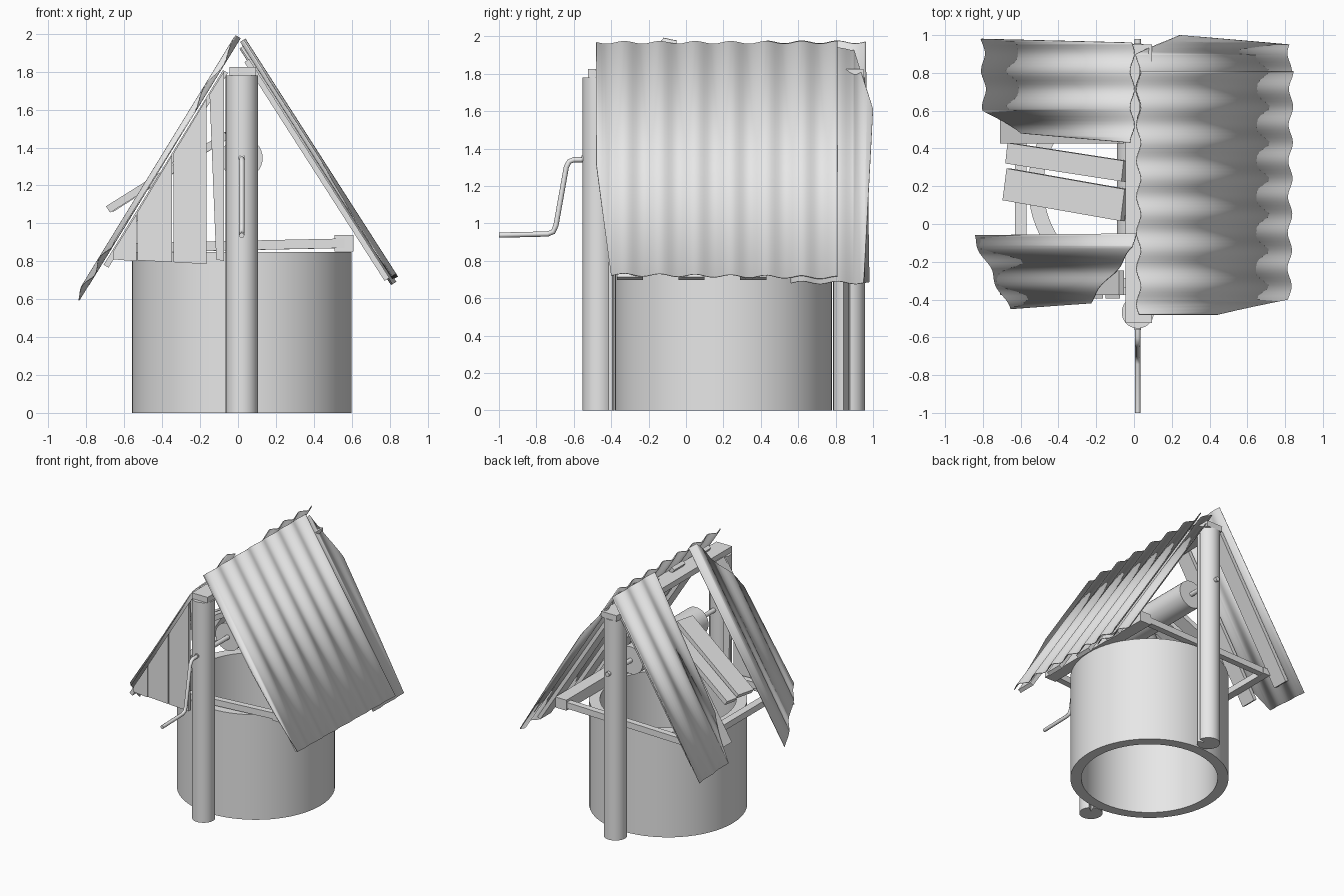
import bpy, bmesh, math
from mathutils import Vector, Matrix

if "Cube" in bpy.data.objects:
    bpy.data.objects.remove(bpy.data.objects["Cube"], do_unlink=True)

grey = bpy.data.materials.new("plain grey")
grey.use_nodes = True
grey.diffuse_color = (0.8, 0.8, 0.8, 1)
grey.node_tree.nodes["Principled BSDF"].inputs["Base Color"].default_value = (0.8, 0.8, 0.8, 1)

CX, CY = 0.02, 0.2          # well centre


def finish(name, bm, smooth=False):
    bmesh.ops.recalc_face_normals(bm, faces=bm.faces)
    mesh = bpy.data.meshes.new(name)
    bm.to_mesh(mesh)
    bm.free()
    mesh.materials.append(grey)
    obj = bpy.data.objects.new(name, mesh)
    bpy.context.collection.objects.link(obj)
    if smooth:
        bpy.ops.object.select_all(action='DESELECT')
        obj.select_set(True)
        bpy.context.view_layer.objects.active = obj
        bpy.ops.object.shade_smooth_by_angle(angle=math.radians(40))
    return obj


def prism(name, points, direction, smooth=False):
    """Extrude a flat outline of 3D points."""
    bm = bmesh.new()
    face = bm.faces.new([bm.verts.new(p) for p in points])
    new = bmesh.ops.extrude_face_region(bm, geom=[face])["geom"]
    bmesh.ops.translate(bm, vec=direction, verts=[v for v in new if isinstance(v, bmesh.types.BMVert)])
    return finish(name, bm, smooth)


def beam(name, a, b, width, thick, across=(0, 1, 0)):
    """Box running from a to b, its width along the across direction."""
    a, b = Vector(a), Vector(b)
    x = (b - a).normalized()
    z = x.cross(Vector(across)).normalized()
    y = z.cross(x)
    bm = bmesh.new()
    bmesh.ops.create_cube(bm, size=1)
    turn = Matrix((x, y, z)).transposed().to_4x4()
    size = Matrix.Diagonal(((b - a).length, width, thick, 1))
    bmesh.ops.transform(bm, matrix=Matrix.Translation((a + b) / 2) @ turn @ size, verts=bm.verts)
    return finish(name, bm)


def rod(name, y0, y1, z, radius, segments=24):
    bm = bmesh.new()
    bmesh.ops.create_cone(bm, cap_ends=True, segments=segments, radius1=radius, radius2=radius, depth=y1 - y0)
    place = Matrix.Translation((CX, (y0 + y1) / 2, z)) @ Matrix.Rotation(math.pi / 2, 4, 'X')
    bmesh.ops.transform(bm, matrix=place, verts=bm.verts)
    return finish(name, bm, True)


def roof_z(side, x):
    return 2.005 - 1.56 * abs(x) if side > 0 else 1.985 - 1.63 * abs(x)


def sheet(name, side, outline, drop=0.0):
    """Corrugated sheet on one roof slope, trimmed to a convex outline in plan."""
    pitch, steps = 0.19, 10
    bm = bmesh.new()
    rows = [-0.57 + i * pitch / steps for i in range(90)]
    lines = [[bm.verts.new((x, y, 0)) for x in (-0.1, 1.0)] for y in rows]
    for p, q in zip(lines, lines[1:]):
        bm.faces.new((p[0], p[1], q[1], q[0]))
    middle = sum((Vector((x, y, 0)) for x, y in outline), Vector()) / len(outline)
    for i, p in enumerate(outline):
        q = outline[(i + 1) % len(outline)]
        start = Vector((*p, 0))
        out = Vector((q[1] - p[1], p[0] - q[0], 0)).normalized()
        if out.dot(middle - start) > 0:
            out = -out
        bmesh.ops.bisect_plane(bm, geom=bm.verts[:] + bm.edges[:] + bm.faces[:],
                               plane_co=start, plane_no=out, clear_outer=True)
    normal = Vector((side * 0.85, 0, 0.53))
    for v in bm.verts:
        x, y = v.co.x, v.co.y
        wave = 0.014 * math.cos(math.tau * (y - 0.05) / pitch) - drop
        v.co = Vector((side * x, y, roof_z(side, x))) + normal * wave
    obj = finish(name, bm, True)
    solid = obj.modifiers.new("thickness", 'SOLIDIFY')
    solid.thickness = 0.006
    solid.offset = 0


def roof_plank(name, side, y, width, x0, x1):
    normal = Vector((side * 0.85, 0, 0.53)) * 0.04
    ends = [Vector((side * x, y, roof_z(side, x))) - normal for x in (x0, x1)]
    beam(name, ends[0], ends[1], width, 0.03)


# Well wall, an open tube
bm = bmesh.new()
N = 64
rings = []
for radius, z in ((0.58, 0), (0.58, 0.85), (0.5, 0.85), (0.5, 0)):
    rings.append([bm.verts.new((CX + radius * math.cos(math.tau * i / N),
                                CY + radius * math.sin(math.tau * i / N), z)) for i in range(N)])
for k in range(4):
    a, b = rings[k], rings[(k + 1) % 4]
    for i in range(N):
        j = (i + 1) % N
        bm.faces.new((a[i], a[j], b[j], b[i]))
finish("well_wall", bm, True)

# Log posts with a drying crack down one side
for name, y, crack in (("front_post", -0.468, 0.9), ("back_post", 0.872, -0.15)):
    ring = []
    for i in range(32):
        radius = 0.03 if i == 0 else 0.085
        angle = crack + math.tau * i / 32
        ring.append((CX + radius * math.cos(angle), y + radius * math.sin(angle), 0))
    prism(name, ring, (0, 0, 1.78), True)

# Ridge beam, roller and axle
beam("ridge_beam", (0.025, -0.525, 1.803), (0.025, 0.95, 1.803), 0.14, 0.046, (1, 0, 0))
rod("roller", -0.16, 0.68, 1.345, 0.11, 32)
rod("axle", -0.56, 0.98, 1.345, 0.018, 12)

# Crank handle
curve = bpy.data.curves.new("crank_handle", 'CURVE')
curve.dimensions = '3D'
curve.bevel_depth = 0.014
curve.bevel_resolution = 2
curve.use_fill_caps = True
path = [(-0.54, 1.34), (-0.6, 1.34), (-0.625, 1.33), (-0.64, 1.3), (-0.695, 0.99),
        (-0.71, 0.955), (-0.74, 0.943), (-1.0, 0.937)]
line = curve.splines.new('POLY')
line.points.add(len(path) - 1)
for point, (y, z) in zip(line.points, path):
    point.co = (CX, y, z, 1)
curve.materials.append(grey)
bpy.context.collection.objects.link(bpy.data.objects.new("crank_handle", curve))

# Frame resting around the rim
beam("front_rail", (-0.62, -0.35, 0.87), (0.56, -0.27, 0.895), 0.05, 0.05)
beam("back_rail", (-0.62, 0.77, 0.87), (0.6, 0.77, 0.895), 0.05, 0.05)
beam("left_rail", (0.56, -0.29, 0.895), (0.56, 0.8, 0.895), 0.1, 0.085, (1, 0, 0))
beam("right_rail", (-0.6, -0.36, 0.87), (-0.6, 0.8, 0.87), 0.06, 0.05, (1, 0, 0))

# Corrugated roof sheets
sheet("left_roof_main", 1, [(0.025, -0.48), (0.44, -0.48), (0.82, -0.4), (0.83, 0.81), (0.025, 0.81)])
sheet("left_roof_edge", 1, [(0.04, 0.56), (0.04, 0.9), (0.25, 1.0), (0.84, 0.95), (0.84, 0.56)], 0.022)
sheet("right_roof_back", -1, [(0.01, 0.43), (0.6, 0.48), (0.79, 0.6), (0.8, 0.98), (0.01, 0.96)])
sheet("right_roof_front", -1, [(0.0, -0.05), (0.85, -0.06), (0.66, -0.45), (0.24, -0.42), (0.0, -0.12)])

# Planks under the sheets
for i, y in enumerate((-0.3, 0.03, 0.36, 0.69)):
    roof_plank(f"left_roof_plank_{i + 1}", 1, y, 0.14, 0.08, 0.82)
for i, y in enumerate((-0.31, 0.49, 0.85)):
    roof_plank(f"right_roof_plank_{i + 1}", -1, y, 0.13, 0.1, 0.73)

# Fallen planks leaning on the roller
beam("fallen_plank_back", (-0.665, 0.375, 1.08), (-0.05, 0.28, 1.47), 0.11, 0.04)
beam("fallen_plank_front", (-0.675, 0.21, 1.08), (-0.05, 0.1, 1.47), 0.17, 0.04)

# Upright boards closing the front gable
gable = {
    "gable_board_inner": [(-0.115, 0.81), (-0.075, 0.8), (-0.075, 1.8), (-0.15, 1.68)],
    "gable_board_wide": [(-0.34, 0.795), (-0.165, 0.785), (-0.165, 1.66), (-0.34, 1.37)],
    "gable_board_middle": [(-0.53, 0.805), (-0.348, 0.795), (-0.348, 1.36), (-0.53, 1.06)],
    "gable_board_outer": [(-0.66, 0.81), (-0.535, 0.8), (-0.535, 1.05), (-0.66, 0.85)],
}
for name, outline in gable.items():
    prism(name, [(x, -0.395, z) for x, z in outline], (0, 0.022, 0))
